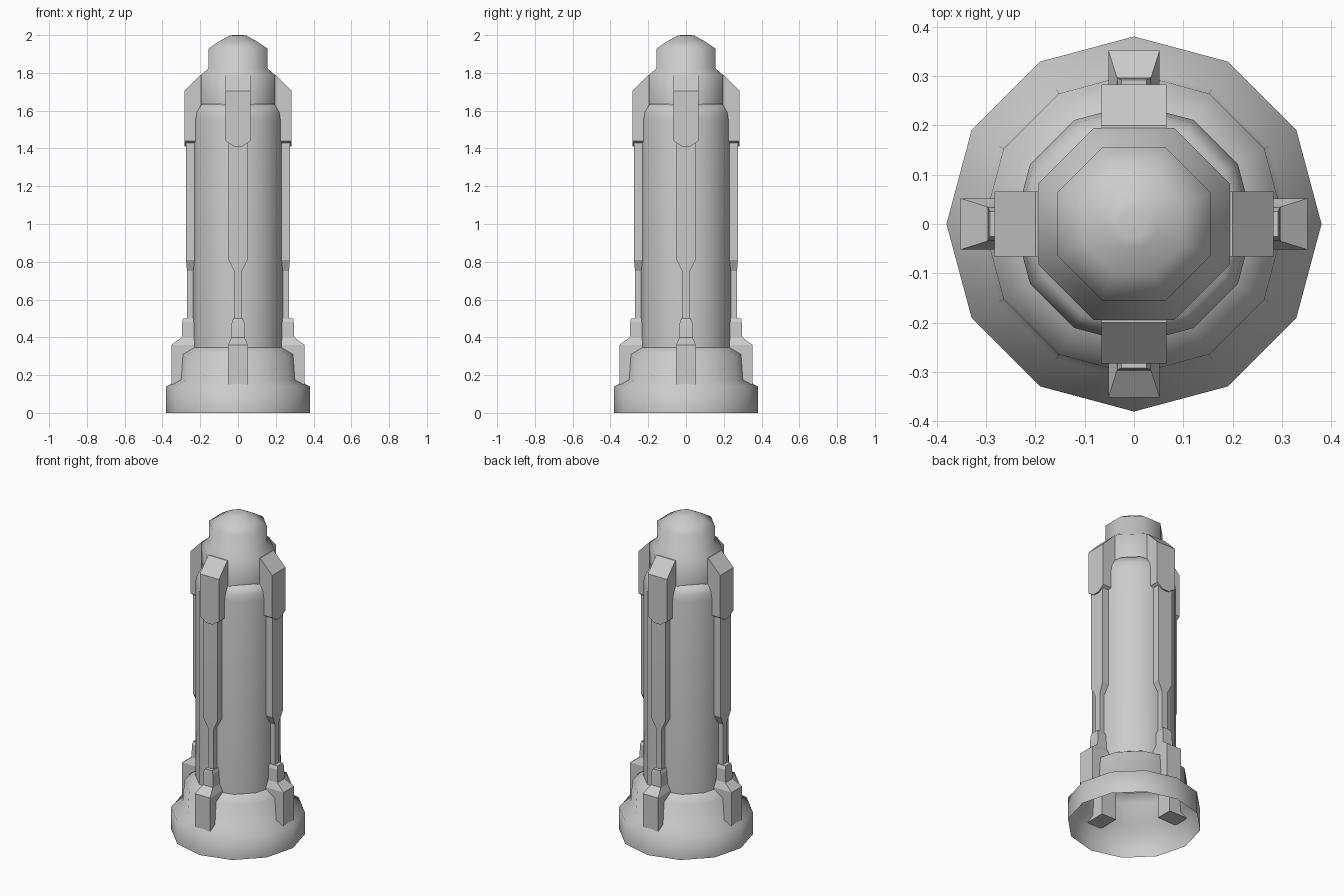
import bpy, bmesh, math
from mathutils import Matrix

cube = bpy.data.objects.get("Cube")
if cube:
    bpy.data.objects.remove(cube, do_unlink=True)

GREY = (0.6, 0.6, 0.6, 1.0)
mat = bpy.data.materials.new("plain_grey")
mat.use_nodes = True
mat.diffuse_color = GREY
mat.node_tree.nodes["Principled BSDF"].inputs["Base Color"].default_value = GREY


def finish(bm, name, angle):
    """Turn a bmesh into a shaded object with the grey material."""
    bmesh.ops.recalc_face_normals(bm, faces=bm.faces)
    mesh = bpy.data.meshes.new(name)
    bm.to_mesh(mesh)
    bm.free()
    mesh.materials.append(mat)
    obj = bpy.data.objects.new(name, mesh)
    bpy.context.collection.objects.link(obj)
    bpy.ops.object.select_all(action='DESELECT')
    obj.select_set(True)
    bpy.context.view_layer.objects.active = obj
    bpy.ops.object.shade_smooth_by_angle(angle=math.radians(angle))
    return obj


def bridge(bm, rings):
    for a, b in zip(rings, rings[1:]):
        for i in range(len(a)):
            j = (i + 1) % len(a)
            bm.faces.new((a[i], a[j], b[j], b[i]))


def lathe(name, profile, sides, turn=0.0, cap_top=True):
    """Revolve (radius, z) points; the bottom stays open."""
    bm = bmesh.new()
    rings = []
    for r, z in profile:
        angles = [turn + math.tau * i / sides for i in range(sides)]
        rings.append([bm.verts.new((r * math.cos(a), r * math.sin(a), z)) for a in angles])
    bridge(bm, rings)
    if cap_top:
        bm.faces.new(rings[-1])
    return finish(bm, name, 70)


def four_times(bm, name):
    """Repeat a part made on +x around the four sides."""
    sides = ("left", "back", "right", "front")
    for k, side in enumerate(sides):
        part = bm.copy()
        part.transform(Matrix.Rotation(k * math.pi / 2, 4, 'Z'))
        finish(part, f"{side}_{name}", 20)
    bm.free()


def strip(name, inner, stations):
    """Loft rectangular sections given as (z, outer radius, half width)."""
    bm = bmesh.new()
    rings = [[bm.verts.new(p) for p in ((inner, -w, z), (r, -w, z), (r, w, z), (inner, w, z))]
             for z, r, w in stations]
    bridge(bm, rings)
    bm.faces.new(rings[0])
    bm.faces.new(rings[-1])
    four_times(bm, name)


# Hollow flared base, main tube, octagonal neck with domed cap
lathe("base", [(0.38, 0), (0.38, 0.14), (0.315, 0.175), (0.305, 0.31), (0.243, 0.347)],
      12, cap_top=False)
lathe("main_tube", [(0.243, 0.345), (0.243, 1.55), (0.236, 1.59), (0.212, 1.635)], 12)
lathe("neck_and_cap", [(0.211, 1.63), (0.211, 1.79), (0.168, 1.825), (0.168, 1.93),
                       (0.108, 1.967), (0.05, 1.997), (0.03, 2.0)], 8, math.pi / 8)

# Long ribs that narrow towards the foot
strip("rib", 0.2, [(0.48, 0.27, 0.02), (0.75, 0.27, 0.02), (0.81, 0.275, 0.05), (1.45, 0.275, 0.05)])

# Stepped feet resting on the base
strip("foot", 0.22, [(0.15, 0.352, 0.052), (0.36, 0.352, 0.052), (0.40, 0.298, 0.035),
                     (0.48, 0.295, 0.033), (0.50, 0.292, 0.025)])

# Upper brackets: side profile extruded, lower corners tapered
bm = bmesh.new()
outline = [(0.18, 1.79), (0.2, 1.79), (0.283, 1.705), (0.283, 1.445), (0.283, 1.41),
           (0.18, 1.41), (0.18, 1.445)]
rows = []
for w in (-0.066, -0.022, 0.022, 0.066):
    low = 1.41 if abs(w) < 0.05 else 1.44
    rows.append([bm.verts.new((x, w, max(z, low))) for x, z in outline])
bridge(bm, rows)
bm.faces.new(rows[0])
bm.faces.new(rows[-1])
four_times(bm, "bracket")
